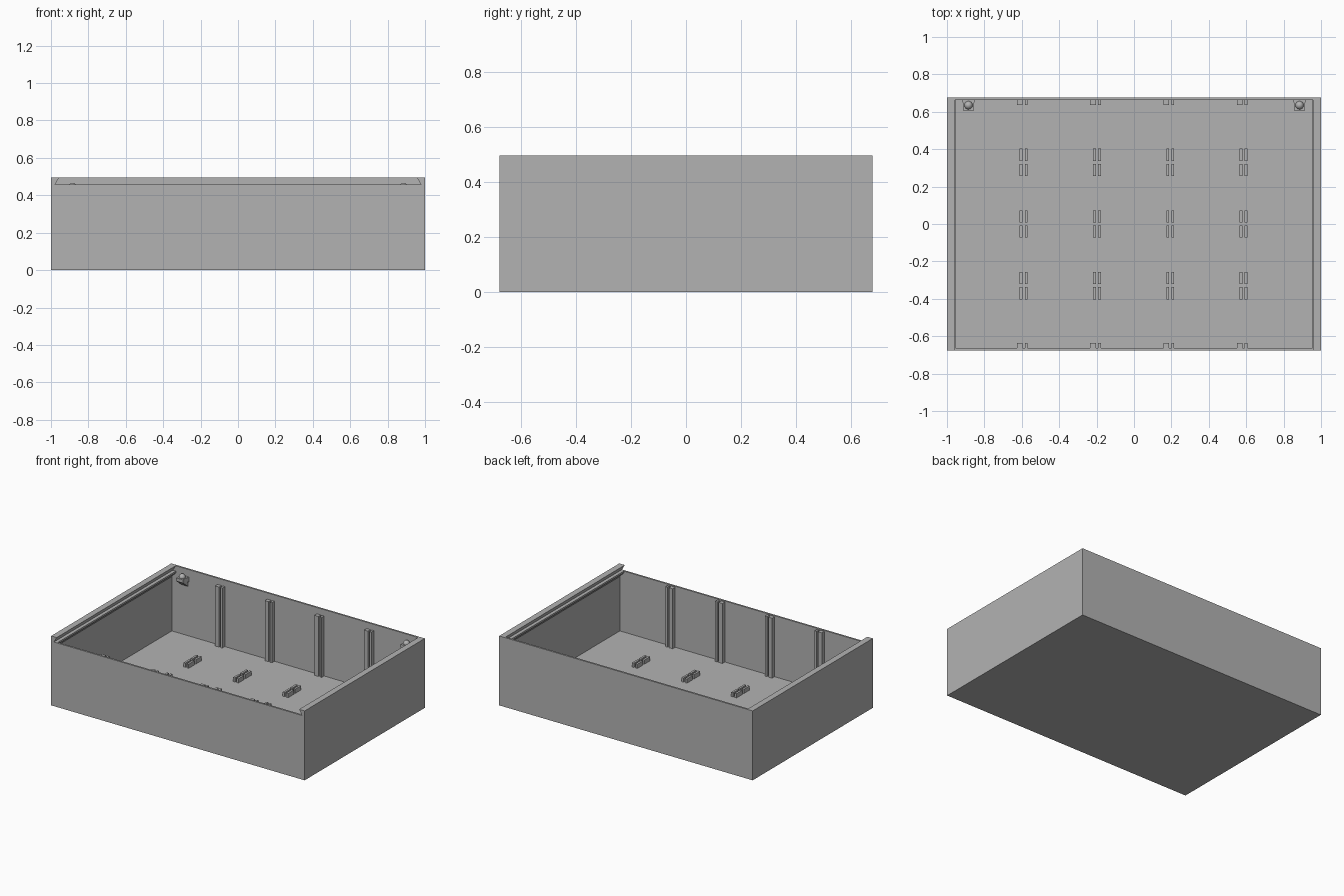
import bpy
import bmesh
from mathutils import Vector

if "Cube" in bpy.data.objects:
    bpy.data.objects.remove(bpy.data.objects["Cube"], do_unlink=True)

GREY = (0.45, 0.45, 0.45, 1)
grey = bpy.data.materials.new("mid_grey")
grey.use_nodes = True
grey.diffuse_color = GREY
grey.node_tree.nodes["Principled BSDF"].inputs["Base Color"].default_value = GREY

W, D, H = 1.0, 0.677, 0.495     # half width, half depth, height
IN_X, IN_Y = 0.987, 0.664       # inner wall faces
FLOOR, LEDGE = 0.022, 0.457     # floor top, lid ledge height


def finish(name, bm):
    bmesh.ops.recalc_face_normals(bm, faces=bm.faces)
    mesh = bpy.data.meshes.new(name)
    bm.to_mesh(mesh)
    bm.free()
    mesh.materials.append(grey)
    obj = bpy.data.objects.new(name, mesh)
    bpy.context.collection.objects.link(obj)
    return obj


def prism(name, points, a, b, axis):
    """Extrude a flat profile between a and b along the given axis."""
    def place(p):
        co = list(p)
        co.insert(axis, a)
        return co
    bm = bmesh.new()
    face = bm.faces.new([bm.verts.new(place(p)) for p in points])
    grown = bmesh.ops.extrude_face_region(bm, geom=[face])["geom"]
    step = Vector((0, 0, 0))
    step[axis] = b - a
    bmesh.ops.translate(bm, vec=step, verts=[v for v in grown if isinstance(v, bmesh.types.BMVert)])
    return finish(name, bm)


def box(name, x0, x1, y0, y1, z0, z1):
    return prism(name, [(x0, y0), (x1, y0), (x1, y1), (x0, y1)], z0, z1, 2)


def mirrored(half):
    return half + [(-x, z) for x, z in reversed(half)]


def cut(target, cutter):
    cutter.hide_render = True
    mod = target.modifiers.new("cut", "BOOLEAN")
    mod.operation, mod.solver, mod.object = "DIFFERENCE", "EXACT", cutter
    bpy.context.view_layer.objects.active = target
    bpy.ops.object.modifier_apply(modifier=mod.name)
    bpy.data.objects.remove(cutter, do_unlink=True)


# Tray: hollow interior under side ledges, dovetail lid slot open at the front
tray = box("tray", -W, W, -D, D, 0, H)
cavity = mirrored([(IN_X, FLOOR), (IN_X, 0.41), (0.955, 0.445), (0.955, 0.47)])
slot = mirrored([(0.979, LEDGE), (0.945, 0.515)])
cut(tray, prism("cavity_cutter", cavity, -IN_Y, IN_Y, 1))
cut(tray, prism("slot_cutter", slot, -0.75, IN_Y, 1))

# Divider guides: paired ribs on the walls and paired rails on the floor
for col in range(4):
    x = (col - 1.5) * 0.392 - 0.002
    for side, label in ((-1, "front"), (1, "back")):
        y0, y1 = sorted((side * 0.636, side * (IN_Y + 0.002)))
        box(f"{label}_wide_rib", x - 0.036, x - 0.006, y0, y1, FLOOR - 0.002, 0.45)
        box(f"{label}_thin_rib", x + 0.006, x + 0.021, y0, y1, FLOOR - 0.002, 0.45)
    for row in (-0.33, 0, 0.33):
        for dx in (-0.021, 0.006):
            for dy in (-0.073, 0.008):
                box("floor_rail", x + dx, x + dx + 0.015, row + dy, row + dy + 0.065,
                    FLOOR - 0.002, FLOOR + 0.03)

# Lid catches: wedge bracket, flared root and a round bump in each back corner
for x in (-0.885, 0.885):
    wedge = [(0.668, 0.443), (0.605, 0.443), (0.605, 0.42), (0.668, 0.37)]
    prism("catch_bracket", wedge, x - 0.026, x + 0.026, 0)
    root = [(x - 0.036, 0.668), (x - 0.024, 0.625), (x + 0.024, 0.625), (x + 0.036, 0.668)]
    prism("catch_root", root, 0.41, 0.442, 2)
    bm = bmesh.new()
    bmesh.ops.create_uvsphere(bm, u_segments=24, v_segments=12, radius=0.022)
    bmesh.ops.translate(bm, vec=(x, 0.635, 0.445), verts=bm.verts)
    for f in bm.faces:
        f.smooth = True
    finish("catch_bump", bm)
